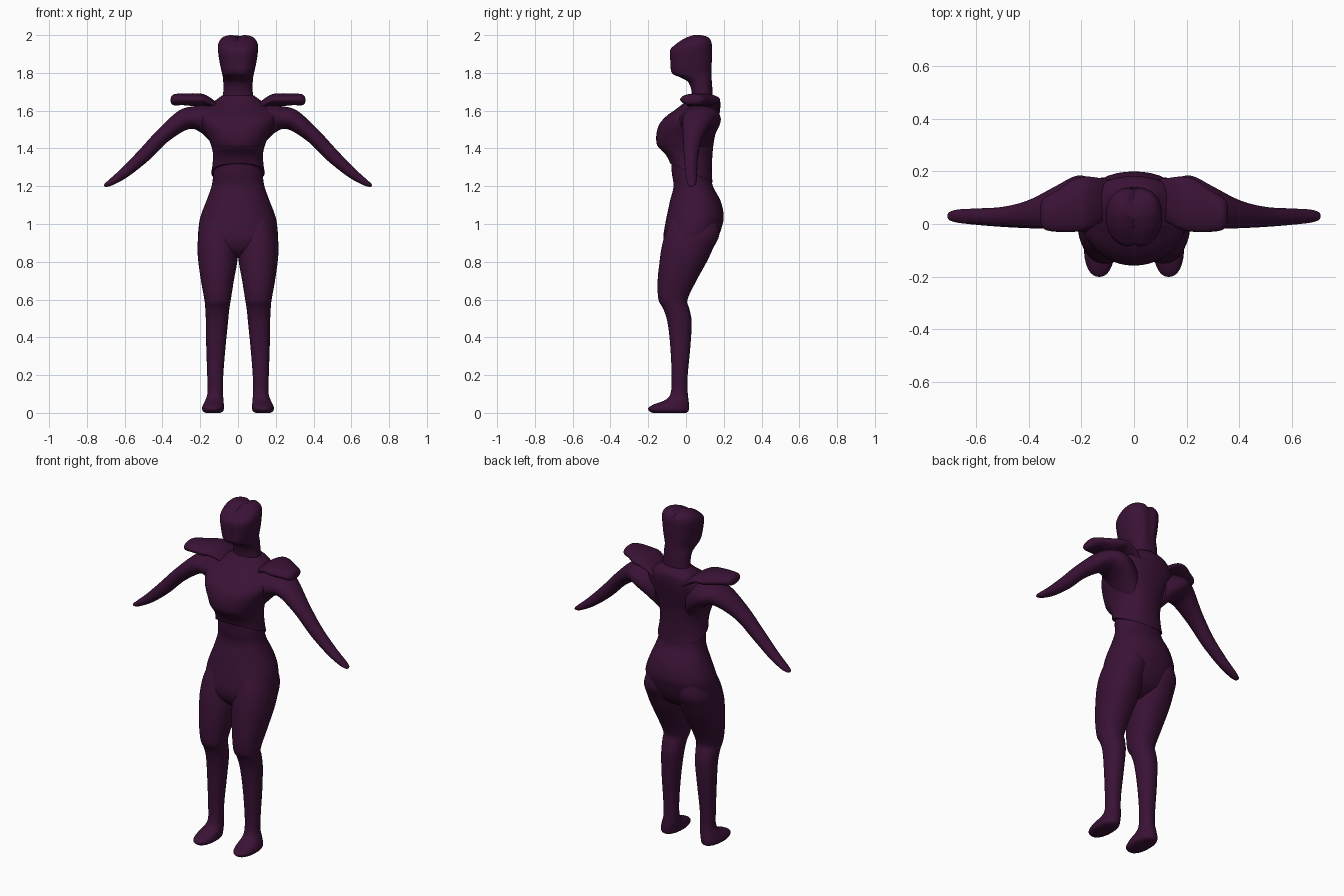
import bpy, bmesh, math
from mathutils import Vector

mat = bpy.data.materials.new("dark_plum")
mat.diffuse_color = (0.042, 0.006, 0.036, 1)


def smooth_path(rows, steps=5):
    """Catmull-Rom interpolation through rows of section parameters."""
    out = []
    for i in range(len(rows) - 1):
        p1, p2 = rows[i], rows[i + 1]
        p0 = rows[max(i - 1, 0)]
        p3 = rows[min(i + 2, len(rows) - 1)]
        for s in range(steps):
            t = s / steps
            out.append([0.5 * (2 * b + (c - a) * t + (2 * a - 5 * b + 4 * c - d) * t * t
                               + (3 * b - a - 3 * c + d) * t ** 3)
                        for a, b, c, d in zip(p0, p1, p2, p3)])
    out.append(list(rows[-1]))
    return out


def loft(name, rows, power=2.0, mirror=False, warp=None, n=40):
    """rows: centre x, y, z, then half-axis (ux, uz) and half-depth vy."""
    bm = bmesh.new()
    rings = []
    for cx, cy, cz, ux, uz, vy in smooth_path(rows):
        ring = []
        for k in range(n):
            a = 2 * math.pi * k / n
            c, s = math.cos(a), math.sin(a)
            c = math.copysign(abs(c) ** (2 / power), c)
            s = math.copysign(abs(s) ** (2 / power), s)
            p = Vector((cx + c * ux, cy + s * vy, cz + c * uz))
            ring.append(bm.verts.new(warp(p) if warp else p))
        rings.append(ring)
    for a, b in zip(rings, rings[1:]):
        for k in range(n):
            j = (k + 1) % n
            bm.faces.new((a[k], a[j], b[j], b[k]))
    bm.faces.new(rings[0])
    bm.faces.new(rings[-1])
    bmesh.ops.recalc_face_normals(bm, faces=bm.faces)
    me = bpy.data.meshes.new(name)
    bm.to_mesh(me)
    bm.free()
    ob = bpy.data.objects.new(name, me)
    bpy.context.collection.objects.link(ob)
    me.materials.append(mat)
    if mirror:
        ob.modifiers.new("mirror", 'MIRROR')
    bpy.ops.object.select_all(action='DESELECT')
    ob.select_set(True)
    bpy.context.view_layer.objects.active = ob
    bpy.ops.object.shade_smooth_by_angle(angle=math.radians(50))
    return ob


def level(z, x0, x1, y0, y1):
    """Horizontal section from its left, right, front and back limits."""
    return ((x0 + x1) / 2, (y0 + y1) / 2, z, (x1 - x0) / 2, 0, (y1 - y0) / 2)


def centred(rows):
    return [level(z, -rx, rx, y0, y1) for z, rx, y0, y1 in rows]


# head and neck, with a shallow groove along the middle
def groove(p):
    if p.z > 1.74:
        g = math.exp(-(p.x / 0.016) ** 2) * min(1, (p.z - 1.74) / 0.1)
        p.z -= 0.012 * g * max(0, (p.z - 1.9) / 0.1)
        p.y -= math.copysign(0.010 * g, p.y - 0.03)
    return p


loft("head", centred([
    (1.60, 0.11, 0.02, 0.15), (1.65, 0.088, 0.03, 0.142), (1.70, 0.078, 0.03, 0.14),
    (1.75, 0.078, 0.012, 0.138), (1.775, 0.08, -0.03, 0.138), (1.80, 0.085, -0.078, 0.138),
    (1.86, 0.098, -0.086, 0.14), (1.92, 0.106, -0.087, 0.141), (1.95, 0.105, -0.06, 0.14),
    (1.975, 0.094, -0.025, 0.133), (1.992, 0.075, 0.01, 0.115), (2.0, 0.045, 0.035, 0.085)]),
    power=2.3, warp=groove)


# jacket body, hem sloping down toward the back
def hem(p):
    f = max(0, min(1, (1.42 - p.z) / 0.14))
    p.z -= 0.45 * f * (p.y - 0.03)
    return p


loft("jacket", centred([
    (1.27, 0.142, -0.085, 0.14), (1.32, 0.134, -0.105, 0.137), (1.38, 0.134, -0.142, 0.14),
    (1.45, 0.155, -0.158, 0.15), (1.52, 0.19, -0.145, 0.165), (1.57, 0.205, -0.105, 0.175),
    (1.61, 0.18, -0.05, 0.181), (1.65, 0.125, 0.0, 0.18), (1.68, 0.085, 0.03, 0.155)]),
    power=2.25, warp=hem)

# waist and hips
loft("hips", centred([
    (0.82, 0.09, -0.05, 0.05), (0.86, 0.17, -0.10, 0.12), (0.92, 0.209, -0.12, 0.165),
    (1.0, 0.206, -0.11, 0.194), (1.05, 0.195, -0.10, 0.199), (1.12, 0.168, -0.085, 0.184),
    (1.2, 0.140, -0.066, 0.143), (1.27, 0.130, -0.075, 0.13), (1.36, 0.12, -0.08, 0.12)]),
    power=2.15)

# legs and feet
loft("leg", [level(*r) for r in [
    (1.05, 0.03, 0.17, -0.07, 0.16), (0.95, 0.004, 0.207, -0.11, 0.178),
    (0.87, 0.0, 0.214, -0.13, 0.143), (0.8, 0.004, 0.21, -0.14, 0.11),
    (0.7, 0.022, 0.196, -0.15, 0.055), (0.6, 0.038, 0.178, -0.146, 0.008),
    (0.55, 0.046, 0.173, -0.12, 0.018), (0.48, 0.053, 0.17, -0.098, 0.03),
    (0.35, 0.066, 0.168, -0.083, 0.023), (0.2, 0.078, 0.163, -0.076, 0.009),
    (0.11, 0.08, 0.161, -0.08, 0.009), (0.07, 0.077, 0.172, -0.107, 0.013),
    (0.045, 0.075, 0.184, -0.17, 0.016), (0.025, 0.074, 0.19, -0.2, 0.016),
    (0.008, 0.08, 0.185, -0.192, 0.012), (0.0, 0.095, 0.17, -0.175, 0.0)]],
    power=2.2, mirror=True)

# arms: x, y, z, thickness, depth, tilt of the section in degrees
arm = [(0.10, 0.05, 1.50, 0.12, 0.10, 0), (0.16, 0.065, 1.535, 0.095, 0.11, 5),
       (0.22, 0.08, 1.555, 0.07, 0.103, 15), (0.29, 0.064, 1.55, 0.055, 0.083, 28),
       (0.40, 0.037, 1.465, 0.041, 0.053, 43), (0.50, 0.027, 1.362, 0.037, 0.038, 45),
       (0.60, 0.028, 1.272, 0.028, 0.031, 43), (0.67, 0.03, 1.222, 0.018, 0.025, 38),
       (0.70, 0.03, 1.205, 0.010, 0.016, 35), (0.708, 0.03, 1.201, 0.003, 0.005, 35)]
loft("arm", [(x, y, z, t * math.sin(math.radians(d)), t * math.cos(math.radians(d)), v)
             for x, y, z, t, v, d in arm], mirror=True)

# flaring shoulder pads
pad = [(0.09, 0.10, 1.60, 0.02, 0.07), (0.13, 0.09, 1.632, 0.025, 0.085),
       (0.18, 0.08, 1.657, 0.030, 0.10), (0.23, 0.07, 1.658, 0.034, 0.10),
       (0.29, 0.05, 1.660, 0.031, 0.08), (0.335, 0.04, 1.658, 0.030, 0.063),
       (0.352, 0.04, 1.656, 0.020, 0.045), (0.357, 0.04, 1.655, 0.006, 0.02)]
loft("shoulder_pad", [(x, y, z, 0, t, v) for x, y, z, t, v in pad], mirror=True)
